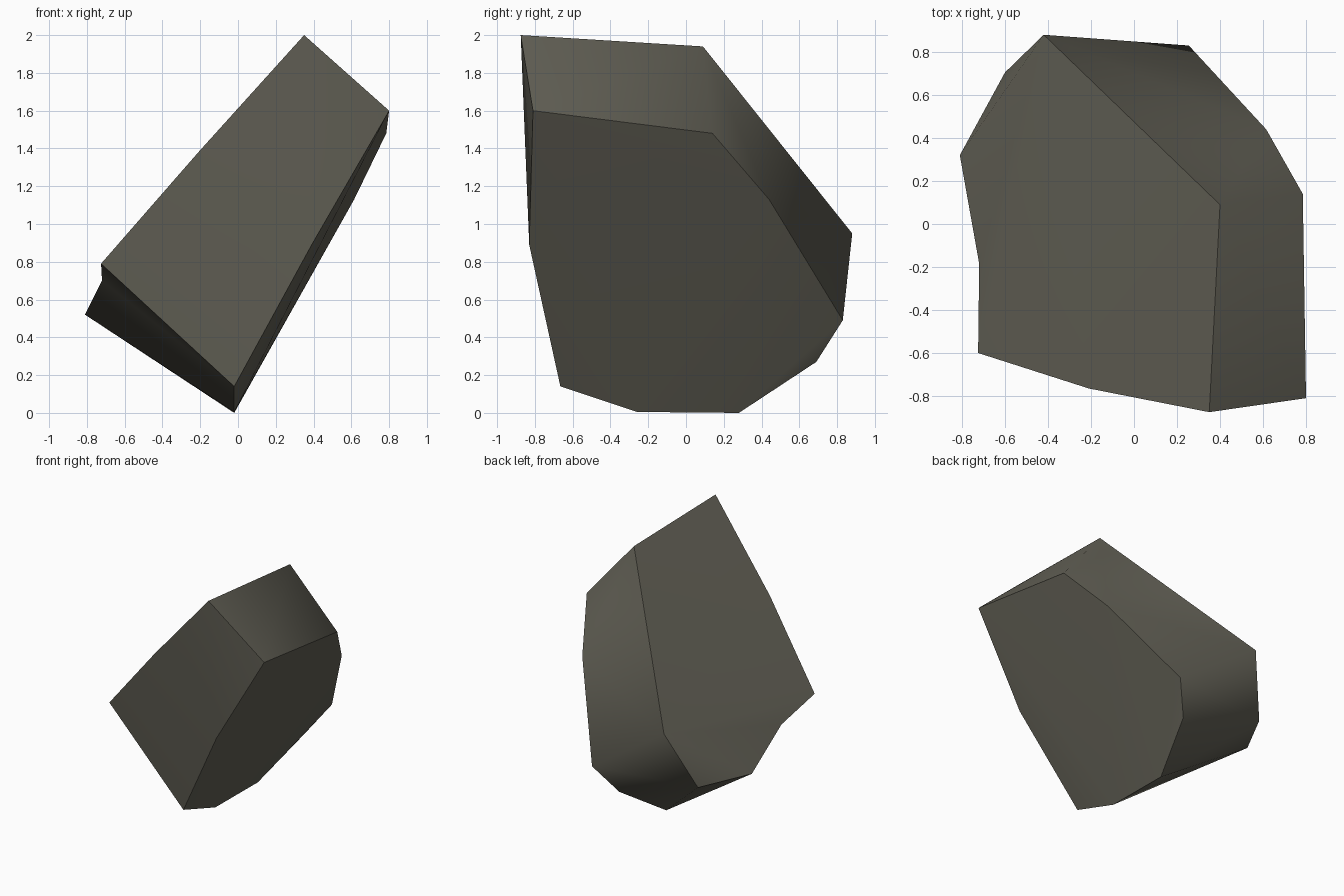
import bpy, bmesh
from mathutils import Vector

if "Cube" in bpy.data.objects:
    bpy.data.objects.remove(bpy.data.objects["Cube"])

# Stone colour
stone = bpy.data.materials.new("dark_stone")
stone.diffuse_color = (0.12, 0.115, 0.09, 1)
stone.use_nodes = True
stone.node_tree.nodes["Principled BSDF"].inputs["Base Color"].default_value = stone.diffuse_color

# Corner points of the tilted boulder slab
corners = [
    (-0.725, -0.60, 0.79),   # left front corner
    (-0.81, 0.32, 0.52),     # left back corner
    (0.35, -0.875, 2.0), (0.80, -0.81, 1.60), (0.40, 0.09, 1.94),   # upper end
    (-0.21, -0.765, 1.38), (-0.42, 0.88, 0.95), (-0.60, 0.705, 0.50),  # upper side rim
    (0.785, 0.14, 1.48), (0.615, 0.44, 1.13), (0.255, 0.83, 0.49),  # underside rim
    (0.11, 0.69, 0.27), (-0.02, 0.28, 0.0), (-0.02, -0.26, 0.005),  # foot
    (-0.02, -0.665, 0.14), (0.39, -0.83, 0.89),                     # front underside
]
bm = bmesh.new()
verts = [bm.verts.new(c) for c in corners]
left_front, left_back = verts[0], verts[1]
bmesh.ops.convex_hull(bm, input=verts)

# Notch pushed into the left edge
edge = bm.edges.get((left_front, left_back))
if edge:
    _, notch = bmesh.utils.edge_split(edge, left_front, 0.45)
    notch.co = Vector((-0.72, -0.185, 0.70))
    for f in list(notch.link_faces):
        far = [v for v in f.verts if v not in (left_front, left_back, notch)]
        bmesh.utils.face_split(f, notch, far[0])

# Clean up and make the object
loose = [v for v in bm.verts if not v.link_faces]
bmesh.ops.delete(bm, geom=loose, context='VERTS')
bmesh.ops.recalc_face_normals(bm, faces=bm.faces)
mesh = bpy.data.meshes.new("boulder")
bm.to_mesh(mesh)
bm.free()
mesh.materials.append(stone)
boulder = bpy.data.objects.new("boulder", mesh)
bpy.context.collection.objects.link(boulder)

# Soft facets with the hardest edges kept
bpy.context.view_layer.objects.active = boulder
boulder.select_set(True)
bpy.ops.object.shade_smooth_by_angle(angle=1.0)
